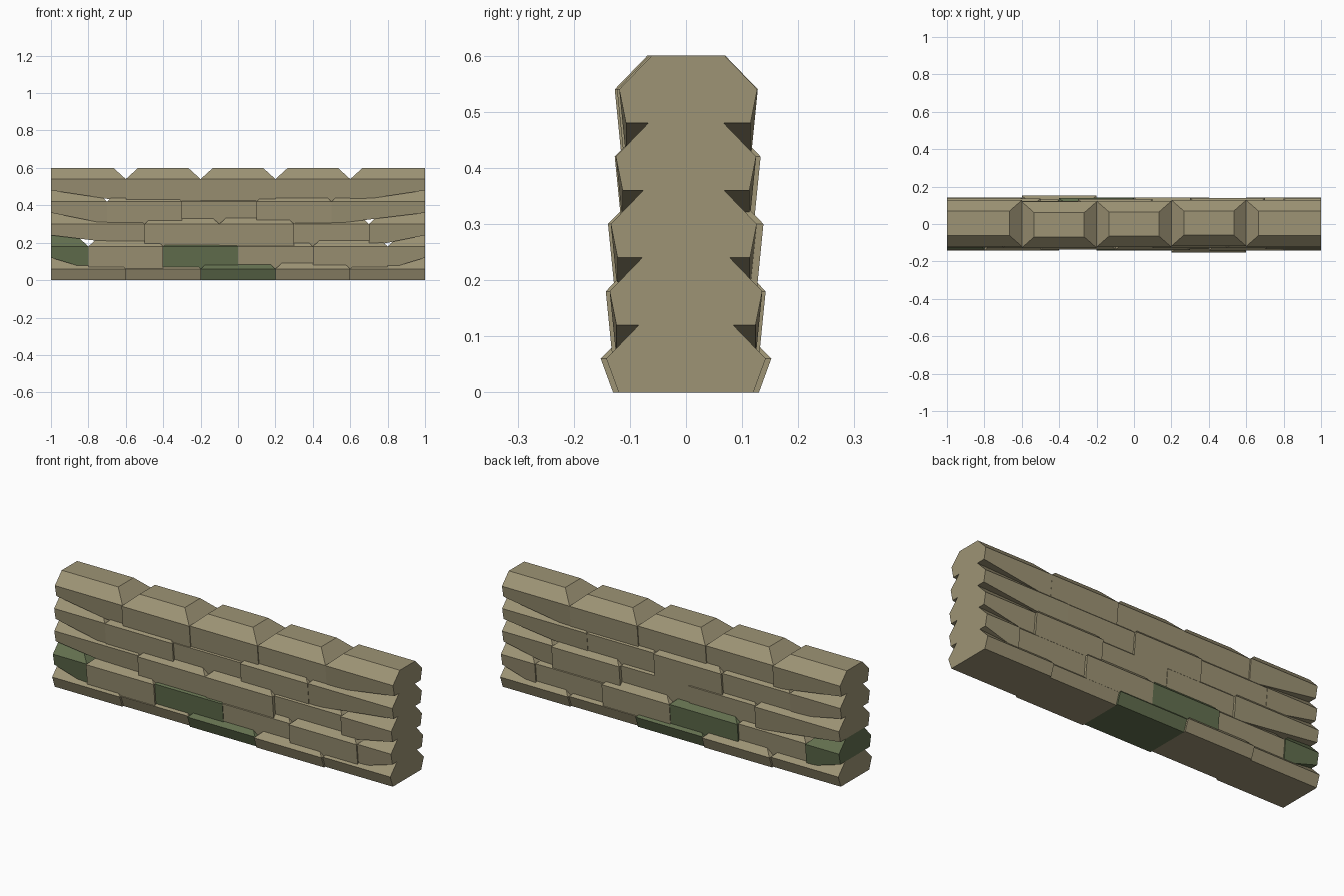
import bpy

if "Cube" in bpy.data.objects:
    bpy.data.objects.remove(bpy.data.objects["Cube"])

COURSE = 0.12   # height of one course
BEVEL = 0.06    # chamfer height at the top of every stone


def material(name, rgb):
    m = bpy.data.materials.new(name)
    m.diffuse_color = (*rgb, 1)
    m.use_nodes = True
    m.node_tree.nodes["Principled BSDF"].inputs["Base Color"].default_value = m.diffuse_color
    return m


tan = material("tan_stone", (0.34, 0.296, 0.178))
mossy = material("mossy_stone", (0.125, 0.162, 0.078))


def stone(name, x0, x1, row, half, shift, mat):
    """Six-sided block with a chamfered top; wall ends have no end chamfer
    and their underside rises toward the end of the wall."""
    base = row * COURSE
    low = max(base - BEVEL, 0)
    left_end, right_end = x0 < -0.99, x1 > 0.99
    zl = base if left_end else low
    zr = base if right_end else low
    tx0 = x0 if left_end else x0 + 0.066
    tx1 = x1 if right_end else x1 - 0.066
    foot = half - (0.022 if row == 0 else 0.012)
    top = half - 0.058
    mid_z, top_z = base + BEVEL, base + COURSE
    verts = []
    for a, b, za, zb, h in ((x0, x1, zl, zr, foot),
                            (x0, x1, mid_z, mid_z, half),
                            (tx0, tx1, top_z, top_z, top)):
        verts += [(a, shift - h, za), (b, shift - h, zb),
                  (b, shift + h, zb), (a, shift + h, za)]
    faces = [(3, 2, 1, 0), (8, 9, 10, 11)]
    for k in (0, 4):
        for i in range(4):
            j = (i + 1) % 4
            faces.append((k + i, k + j, k + 4 + j, k + 4 + i))
    mesh = bpy.data.meshes.new(name)
    mesh.from_pydata(verts, [], faces)
    mesh.materials.append(mat)
    bpy.context.collection.objects.link(bpy.data.objects.new(name, mesh))


# per course: half depth, joint positions, depth shift of each stone
courses = [
    (0.142, (-0.6, -0.2, 0.2, 0.6), (0.0, 0.01, 0.0, -0.01, 0.0)),
    (0.136, (-0.8, -0.4, 0.0, 0.4, 0.8), (0.0, -0.006, 0.003, 0.006, -0.007, 0.0)),
    (0.130, (-0.5, -0.1, 0.3, 0.7), (0.006, -0.006, -0.009, 0.008, -0.004)),
    (0.125, (-0.7, -0.3, 0.1, 0.5), (0.0, -0.002, 0.008, -0.002, 0.0)),
    (0.123, (-0.6, -0.2, 0.2, 0.6), (0.004, -0.004, 0.0, 0.005, 0.004)),
]
moss = {(0, 2), (1, 0), (1, 2)}   # (course, stone) covered in moss

for row, (half, joints, shifts) in enumerate(courses):
    xs = (-1.0, *joints, 1.0)
    for i, shift in enumerate(shifts):
        is_moss = (row, i) in moss
        stone(f"{'mossy' if is_moss else 'wall'}_stone_{row + 1}_{i + 1}",
              xs[i], xs[i + 1], row, half, shift, mossy if is_moss else tan)
